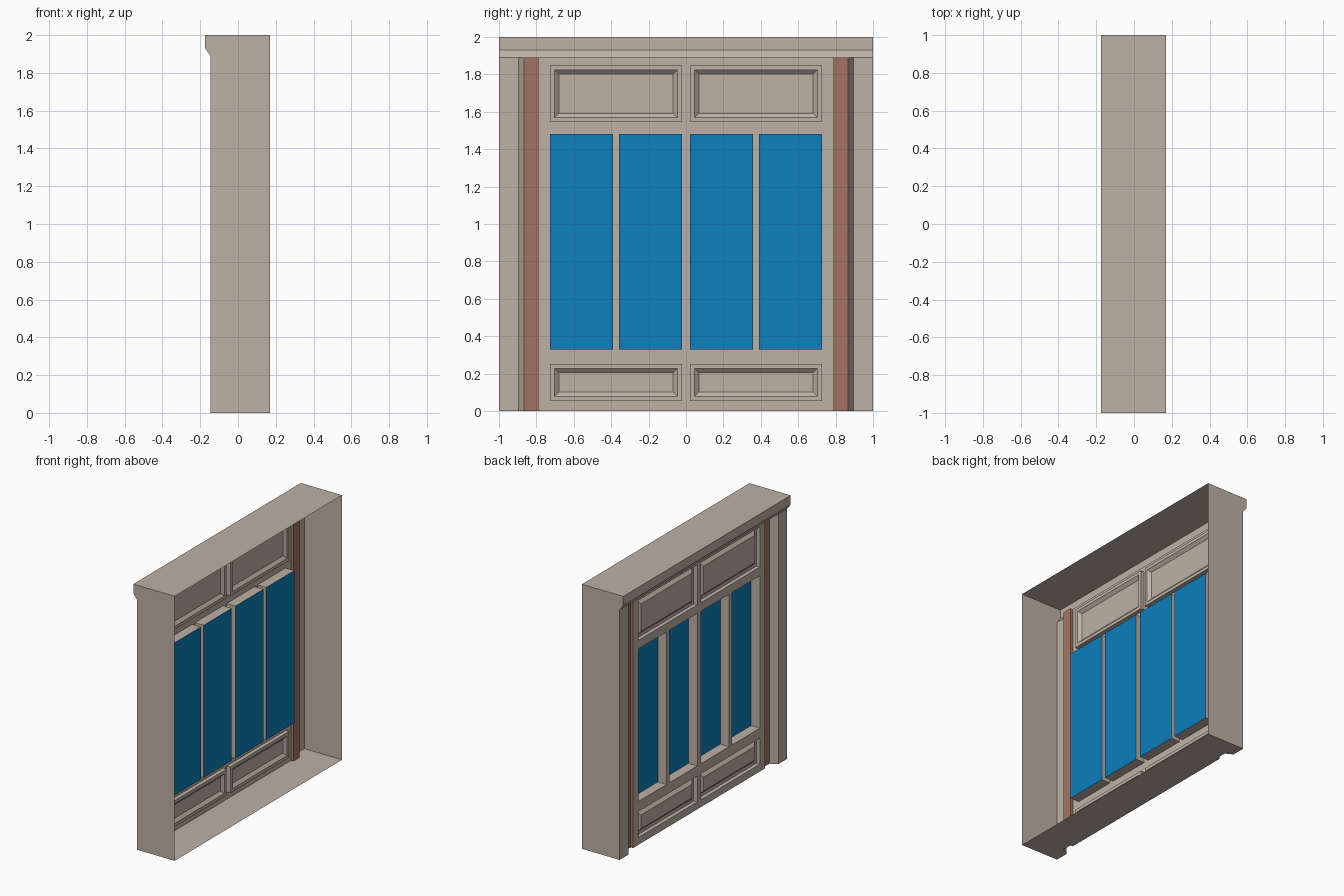
import bpy
import bmesh

cube = bpy.data.objects.get("Cube")
if cube:
    bpy.data.objects.remove(cube, do_unlink=True)


def material(name, rgb):
    m = bpy.data.materials.new(name)
    m.use_nodes = True
    m.diffuse_color = (*rgb, 1)
    m.node_tree.nodes["Principled BSDF"].inputs["Base Color"].default_value = (*rgb, 1)
    return m


BEIGE = material("beige paint", (0.515, 0.44, 0.376))
RED = material("brick red", (0.376, 0.174, 0.127))
BLUE = material("blue glass", (0.0044, 0.209, 0.509))

BACK, PILLAR, WALL, GROOVE, GLASS, RIM, FIELD = 0.17, -0.145, -0.11, -0.09, -0.037, -0.08, -0.1
CROWN_Z = 1.89


def build(name, polygons, mat):
    """Sheet object from a list of corner loops, with shared corners welded."""
    bm = bmesh.new()
    for loop in polygons:
        bm.faces.new([bm.verts.new(p) for p in loop])
    bmesh.ops.remove_doubles(bm, verts=bm.verts, dist=0.0001)
    mesh = bpy.data.meshes.new(name)
    bm.to_mesh(mesh)
    bm.free()
    mesh.materials.append(mat)
    obj = bpy.data.objects.new(name, mesh)
    bpy.context.collection.objects.link(obj)
    return obj


def mirrored(path):
    return [(x, -y) for x, y in reversed(path)]


def upright_strip(name, path, mat):
    """Plan path raised from the floor to the crown."""
    build(name, [[(*a, 0), (*b, 0), (*b, CROWN_Z), (*a, CROWN_Z)]
                 for a, b in zip(path, path[1:])], mat)


def ring(rect, inset, x):
    y0, y1, z0, z1 = rect
    y0, y1, z0, z1 = y0 + inset, y1 - inset, z0 + inset, z1 - inset
    return [(x, y0, z0), (x, y0, z1), (x, y1, z1), (x, y1, z0)]


def bridge(rings):
    return [[a[i], a[(i + 1) % 4], b[(i + 1) % 4], b[i]]
            for a, b in zip(rings, rings[1:]) for i in range(4)]


# Side pillars and coloured grooves
pillar = [(BACK, 1), (PILLAR, 1), (PILLAR, 0.896), (GROOVE, 0.866)]
groove = [(GROOVE, 0.866), (GROOVE, 0.789), (WALL, 0.789)]
upright_strip("left_pillar", pillar, BEIGE)
upright_strip("right_pillar", mirrored(pillar), BEIGE)
upright_strip("left_groove", groove, RED)
upright_strip("right_groove", mirrored(groove), RED)

# Floor sheet and soffit under the crown
half = pillar + groove[1:]
plan = half + mirrored(half)
build("floor_sheet", [[(x, y, 0) for x, y in reversed(plan)]], BEIGE)
build("soffit", [[(x, y, CROWN_Z) for x, y in plan[2:-2]]], BEIGE)

# Crown moulding with end caps and roof
crown = [(PILLAR, CROWN_Z), (-0.175, 1.93), (-0.175, 2), (BACK, 2)]
crown_faces = [[(a[0], 1, a[1]), (a[0], -1, a[1]), (b[0], -1, b[1]), (b[0], 1, b[1])]
               for a, b in zip(crown, crown[1:])]
cap = crown + [(BACK, CROWN_Z)]
crown_faces.append([(x, 1, z) for x, z in cap])
crown_faces.append([(x, -1, z) for x, z in reversed(cap)])
build("crown", crown_faces, BEIGE)

# Openings: four windows between two rows of panels
windows, panels = [], []
for y0, y1 in ((0.022, 0.357), (0.39, 0.726)):
    windows += [(y0, y1, 0.328, 1.48), (-y1, -y0, 0.328, 1.48)]
for z0, z1 in ((0.055, 0.252), (1.545, 1.848)):
    panels += [(0.022, 0.726, z0, z1), (-0.726, -0.022, z0, z1)]
holes = windows + panels

# Wall sheet: grid cells left out where an opening lies
ys = sorted({y for h in holes for y in h[:2]} | {-0.789, 0.789})
zs = sorted({z for h in holes for z in h[2:]} | {0, CROWN_Z})
cells = []
for y0, y1 in zip(ys, ys[1:]):
    for z0, z1 in zip(zs, zs[1:]):
        cy, cz = (y0 + y1) / 2, (z0 + z1) / 2
        if not any(h[0] < cy < h[1] and h[2] < cz < h[3] for h in holes):
            cells.append(ring((y0, y1, z0, z1), 0, WALL))
wall = build("wall", cells, BEIGE)
bm = bmesh.new()
bm.from_mesh(wall.data)
bmesh.ops.dissolve_limit(bm, angle_limit=0.01, verts=bm.verts, edges=bm.edges)
bm.to_mesh(wall.data)
bm.free()

# Deep window reveals with flat panes
for i, rect in enumerate(windows, 1):
    build(f"window_reveal_{i}", bridge([ring(rect, 0, WALL), ring(rect, 0, GLASS)]), BEIGE)
    build(f"window_pane_{i}", [ring(rect, 0, GLASS)], BLUE)

# Sunken panels with a bevelled raised field
for i, rect in enumerate(panels, 1):
    rings = [ring(rect, 0, WALL), ring(rect, 0, RIM), ring(rect, 0.024, RIM), ring(rect, 0.047, FIELD)]
    build(f"raised_panel_{i}", bridge(rings) + [rings[-1]], BEIGE)
